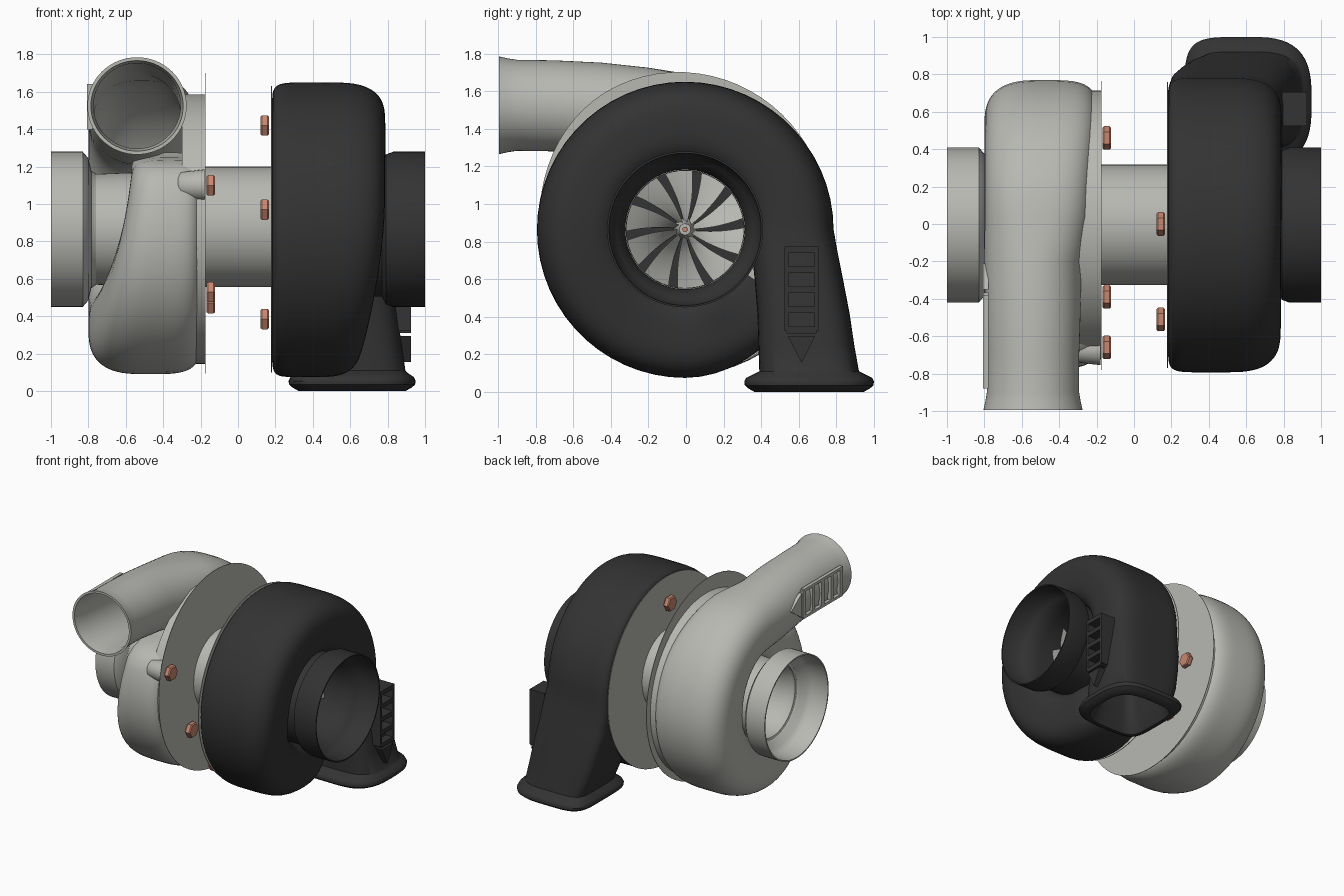
import bpy, bmesh, math
from mathutils import Vector as V

if "Cube" in bpy.data.objects:
    bpy.data.objects.remove(bpy.data.objects["Cube"])

AXIS = V((0, -0.005, 0.865))   # shaft centre line runs along x
X, Y, Z = V((1, 0, 0)), V((0, 1, 0)), V((0, 0, 1))


def material(name, rgb):
    m = bpy.data.materials.new(name)
    m.use_nodes = True
    m.diffuse_color = (*rgb, 1)
    m.node_tree.nodes["Principled BSDF"].inputs["Base Color"].default_value = (*rgb, 1)
    return m


SILVER = material("cast_silver", (0.48, 0.48, 0.45))
DARK = material("dark_iron", (0.033, 0.033, 0.033))
COPPER = material("copper", (0.58, 0.24, 0.16))


def finish(name, bm, mat, smooth=True):
    bmesh.ops.recalc_face_normals(bm, faces=bm.faces)
    me = bpy.data.meshes.new(name)
    bm.to_mesh(me)
    bm.free()
    me.materials.append(mat)
    ob = bpy.data.objects.new(name, me)
    bpy.context.collection.objects.link(ob)
    if smooth:
        bpy.ops.object.select_all(action='DESELECT')
        ob.select_set(True)
        bpy.context.view_layer.objects.active = ob
        bpy.ops.object.shade_smooth_by_angle(angle=math.radians(40))


def loft(name, rings, mat, loop=False, smooth=True):
    """Skin a list of rings; close it with end caps, or into a loop."""
    bm = bmesh.new()
    vs = [[bm.verts.new(p) for p in r] for r in rings]
    n = len(vs[0])
    pairs = list(zip(vs, vs[1:])) + ([(vs[-1], vs[0])] if loop else [])
    for a, b in pairs:
        for i in range(n):
            j = (i + 1) % n
            bm.faces.new((a[i], a[j], b[j], b[i]))
    if not loop:
        bm.faces.new(vs[0])
        bm.faces.new(vs[-1])
    finish(name, bm, mat, smooth)


def lathe(name, profile, mat, centre=AXIS, sides=64, loop=False, smooth=True):
    """Revolve (x, radius) points about a line along x."""
    rings = [[centre + V((x, r * math.cos(t), r * math.sin(t)))
              for t in (math.tau * i / sides for i in range(sides))] for x, r in profile]
    loft(name, rings, mat, loop, smooth)


def section(c, u, v, n_pos=2, n_neg=None, sides=64):
    """Superellipse ring, with its own squareness on the +v and -v halves."""
    pts = []
    for i in range(sides):
        t = math.tau * i / sides
        co, si = math.cos(t), math.sin(t)
        e = 2 / (n_pos if si >= 0 else (n_neg or n_pos))
        pts.append(c + u * math.copysign(abs(co) ** e, co) + v * math.copysign(abs(si) ** e, si))
    return pts


def direction(deg):
    return V((0, math.cos(math.radians(deg)), math.sin(math.radians(deg))))


def scroll_ring(deg, r_in, r_out, x0, x1, n_pos, n_neg):
    d = direction(deg)
    c = AXIS + d * (r_in + r_out) / 2 + X * (x0 + x1) / 2
    return section(c, d * (r_out - r_in) / 2, X * (x1 - x0) / 2, n_pos, n_neg)


def lerp(t, table):
    """Smoothly interpolate a table of (key, value)."""
    for (a, p), (b, q) in zip(table, table[1:]):
        if t <= b:
            k = max(0, (t - a) / (b - a))
            return p + (q - p) * k * k * (3 - 2 * k)
    return table[-1][1]


def compressor_ring(deg, wall=0):
    return scroll_ring(
        deg, lerp(deg, [(360, 0.28), (450, 0.34)]) + wall,
        lerp(deg, [(128, 0.52), (160, 0.76), (220, 0.775), (370, 0.775), (470, 0.83)]) - wall,
        lerp(deg, [(140, -0.57), (275, -0.8)]) + wall,
        lerp(deg, [(385, -0.192), (455, -0.235)]) - wall,
        lerp(deg, [(360, 4), (450, 2.6)]),
        lerp(deg, [(360, 2.8), (450, 2.4)]))


# Compressor scroll, growing around the shaft and leaving forward at the top,
# then folding back inside as the bore of the outlet
rings = [compressor_ring(deg) for deg in range(128, 451, 6)]
for y, z, r in [(-0.2, 1.468, 0.257), (-0.45, 1.502, 0.25), (-0.7, 1.522, 0.242),
                (-0.9, 1.525, 0.242), (-0.95, 1.525, 0.25), (-0.995, 1.525, 0.26),
                (-0.995, 1.525, 0.242), (-0.9, 1.525, 0.228), (-0.45, 1.502, 0.228),
                (-0.2, 1.468, 0.23)]:
    rings.append(section(V((-0.54, y, z)), Z * r, X * r * 1.02, 2))
rings += [compressor_ring(deg, 0.03) for deg in range(450, 329, -6)]
loft("compressor_scroll", rings, SILVER)

# Turbine scroll with its foot flange, hollow from below
FOOT = V((0.61, 0.655, 0))
rings = []
for z, hy, hx, n in [(0.6, 0.17, 0.15, 3), (0.12, 0.21, 0.21, 3), (0, 0.265, 0.265, 3),
                     (0, 0.29, 0.285, 3), (0.02, 0.325, 0.32, 3), (0.035, 0.342, 0.337, 3),
                     (0.055, 0.345, 0.34, 3), (0.075, 0.335, 0.33, 3),
                     (0.095, 0.295, 0.3, 3.2), (0.11, 0.265, 0.285, 3.5)]:
    rings.append(section(FOOT + Z * z, Y * hy, X * hx, n, n * 1.6))
for z, y0, y1, x0, x1 in [(0.25, 0.385, 0.895, 0.27, 0.875), (0.42, 0.38, 0.87, 0.23, 0.85),
                          (0.6, 0.365, 0.835, 0.19, 0.82), (0.75, 0.35, 0.805, 0.18, 0.8)]:
    rings.append(section(V(((x0 + x1) / 2, (y0 + y1) / 2, z)),
                         Y * (y1 - y0) / 2, X * (x1 - x0) / 2, 3.5, 6))
for deg in range(0, 325, 6):
    rings.append(scroll_ring(
        deg, 0.335, lerp(deg, [(0, 0.79), (60, 0.785), (270, 0.79), (325, 0.73)]), 0.182,
        lerp(deg, [(0, 0.79), (165, 0.785), (275, 0.66), (325, 0.5)]), 3, 8))
loft("turbine_scroll", rings, DARK)

# Thin back plates and bearing core between the two housings;
# the compressor plate swells under the outlet
loft("compressor_back_plate", [
    [AXIS + X * x + direction(deg) * lerp(deg, [(0, 0.77), (115, 0.845), (190, 0.77)])
     for deg in range(0, 360, 5)] for x in (-0.177, -0.173)], SILVER)
lathe("compressor_back_rim", [(-0.3, 0.72), (-0.176, 0.72)], SILVER)
lathe("turbine_back_plate", [(0.176, 0.765), (0.181, 0.765)], SILVER)
lathe("bearing_core", [(-0.2, 0.322), (0.18, 0.322)], SILVER, AXIS + Z * 0.013)

# Inlet and exhaust ducts, each with a flared collar
lathe("compressor_inlet", [(-0.4, 0.31), (-0.78, 0.295), (-0.8, 0.38), (-0.83, 0.415), (-1, 0.415),
                           (-1, 0.405), (-0.87, 0.395), (-0.83, 0.37), (-0.8, 0.325),
                           (-0.75, 0.29), (-0.68, 0.275), (-0.4, 0.275)],
      SILVER, loop=True)
lathe("turbine_outlet", [(0.4, 0.36), (0.77, 0.36), (0.79, 0.4), (0.83, 0.415), (1, 0.415),
                         (1, 0.405), (0.86, 0.395), (0.82, 0.365), (0.78, 0.335),
                         (0.7, 0.318), (0.4, 0.318)],
      DARK, loop=True)


def wheel(prefix, x, side, radius, back):
    """Bladed wheel facing along side * x, in front of a backing disc."""
    lathe(prefix + "_backing", [(x - side * 0.1, radius), (x - side * 0.08, radius)], back)
    lathe(prefix + "_hub", [(x - side * 0.09, 0.06), (x, 0.04), (x + side * 0.04, 0.03)], SILVER)
    lathe(prefix + "_nut", [(x, 0.016), (x + side * 0.05, 0.016)], COPPER, sides=6, smooth=False)
    bm = bmesh.new()
    count, rows, cols = 10, 8, 4
    for k in range(count):
        grid = []
        for i in range(rows + 1):
            r = 0.03 + (radius - 0.032) * i / rows
            row = []
            for j in range(cols + 1):
                a = math.tau / count * (k + 0.75 * j / cols) + side * 0.6 * r
                h = x - side * 0.06 * (j / cols)
                row.append(bm.verts.new(AXIS + V((h, r * math.cos(a), r * math.sin(a)))))
            grid.append(row)
        for i in range(rows):
            for j in range(cols):
                bm.faces.new((grid[i][j], grid[i][j + 1], grid[i + 1][j + 1], grid[i + 1][j]))
    finish(prefix + "_blades", bm, SILVER)


wheel("turbine_wheel", 0.59, 1, 0.316, DARK)
wheel("compressor_wheel", -0.55, -1, 0.274, SILVER)

# Threaded boss on the compressor and the hex bolts on both plates
lathe("oil_boss", [(-0.32, 0.055), (-0.305, 0.07), (-0.178, 0.085)], SILVER, V((0, -0.67, 1.1)), 32)
bolts = [(-0.168, -0.66, 1.1), (-0.168, -0.39, 0.53), (-0.168, 0.25, 0.47), (-0.168, 0.46, 0.85),
         (0.12, 0, 1.42), (0.12, -0.51, 0.97), (0.12, -0.51, 0.385)]
for i, p in enumerate(bolts):
    lathe(f"hex_bolt_{i + 1}", [(0, 0.055), (0.008, 0.063), (0.037, 0.063), (0.045, 0.055)],
          COPPER, V(p), 6, smooth=False)


def flow_arrow(name, o, along, across, out, length, half, mat):
    """Raised ladder frame ending in an arrowhead."""
    def bar(a0, a1, b0, b1):
        return [(a0, b0), (a1, b0), (a1, b1), (a0, b1)]
    t = 0.022
    shapes = [bar(0, length, s * half - t / 2, s * half + t / 2) for s in (-1, 1)]
    shapes += [bar(a, a + t * 1.6, -half, half) for a in ((length - t) * i / 4 for i in range(5))]
    shapes.append([(length + 0.03, -half * 0.9), (length + 0.17, 0), (length + 0.03, half * 0.9)])
    bm = bmesh.new()
    for s in shapes:
        lo, hi = [[bm.verts.new(o + along * a + across * b + out * d) for a, b in s] for d in (0, 1)]
        bm.faces.new(lo)
        bm.faces.new(hi)
        for i in range(len(s)):
            j = (i + 1) % len(s)
            bm.faces.new((lo[i], lo[j], hi[j], hi[i]))
    finish(name, bm, mat, False)


flow_arrow("turbine_flow_arrow", V((0.79, 0.615, 0.775)), -Z, Y, X * 0.135, 0.45, 0.08, DARK)
flow_arrow("compressor_flow_arrow", V((-0.778, -0.88, 1.52)), Y, Z, -X * 0.028, 0.5, 0.11, SILVER)
